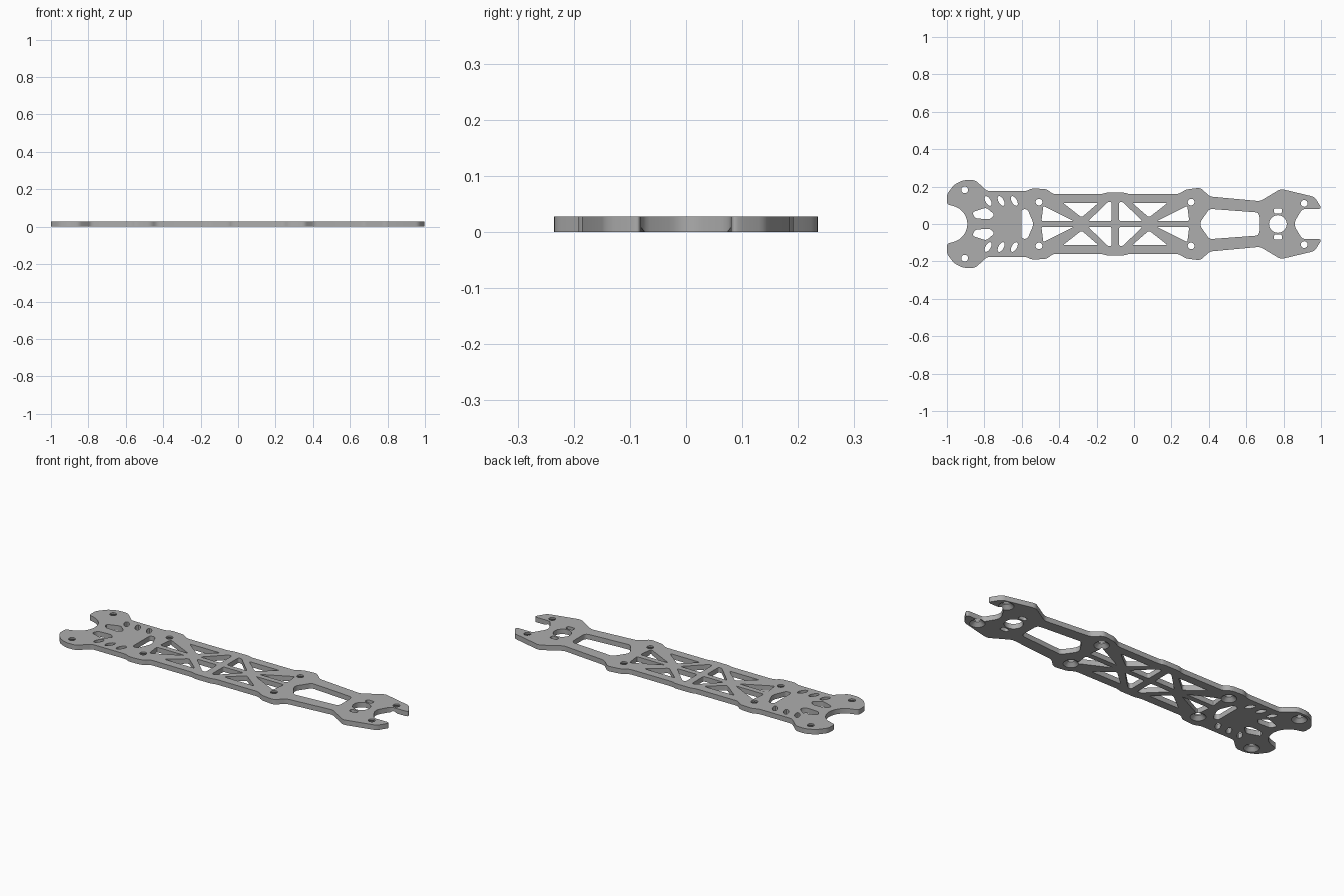
import bpy, bmesh, math
from mathutils import Vector

cube = bpy.data.objects.get("Cube")
if cube:
    bpy.data.objects.remove(cube)

THICK = 0.028

grey = bpy.data.materials.new("plate grey")
grey.use_nodes = True
colour = (0.42, 0.42, 0.42, 1)
grey.diffuse_color = colour
grey.node_tree.nodes["Principled BSDF"].inputs["Base Color"].default_value = colour


def rounded(points, radius, steps=4):
    """Round every corner of a closed polygon."""
    pts = [Vector(p) for p in points]
    out = []
    for i, p in enumerate(pts):
        a, b = pts[i - 1] - p, pts[(i + 1) % len(pts)] - p
        start = p + a.normalized() * min(radius, a.length * 0.45)
        end = p + b.normalized() * min(radius, b.length * 0.45)
        for k in range(steps + 1):
            t = k / steps
            out.append(start * (1 - t) ** 2 + p * 2 * t * (1 - t) + end * t * t)
    return out


def ellipse(x, y, rx, ry, turn=0, n=28):
    out = []
    for k in range(n):
        a = math.tau * k / n
        u, v = rx * math.cos(a), ry * math.sin(a)
        out.append(Vector((x + u * math.cos(turn) - v * math.sin(turn),
                           y + u * math.sin(turn) + v * math.cos(turn))))
    return out


def flip_y(points):
    return [Vector((p[0], -p[1])) for p in points]


# Outer outline: upper half from the rear mouth to the front notch, then mirrored
mouth = [(-0.99 + 0.1 * math.cos(a), 0.1 * math.sin(a))
         for a in (math.radians(9 + 18 * k) for k in range(5))]
half = mouth + [
    (-1, 0.105), (-1, 0.16), (-0.96, 0.212), (-0.91, 0.235), (-0.85, 0.235),
    (-0.805, 0.195), (-0.785, 0.176), (-0.575, 0.176), (-0.545, 0.191),
    (-0.465, 0.186), (-0.435, 0.16), (-0.17, 0.16), (-0.15, 0.168),
    (-0.05, 0.168), (-0.03, 0.16), (0.24, 0.16), (0.275, 0.184),
    (0.355, 0.194), (0.405, 0.147), (0.675, 0.122), (0.785, 0.188),
    (0.965, 0.145), (1, 0.09), (0.995, 0.08), (0.9, 0.08), (0.86, 0.015)]
outline = rounded(half + [(x, -y) for x, y in reversed(half)], 0.018)

# Holes on the centre line
loops = [outline, ellipse(0.77, 0, 0.047, 0.047, n=40)]
for upper in ([(0.355, 0.012), (0.403, 0.081), (0.66, 0.062), (0.67, 0.045)],
              [(-0.602, 0.078), (-0.57, 0.08), (-0.54, 0.01)]):
    loops.append(rounded(upper + [(x, -y) for x, y in reversed(upper)], 0.015))

# Holes repeated on both sides
pairs = [rounded([(-0.865, 0.063), (-0.79, 0.088), (-0.745, 0.05),
                  (-0.77, 0.025), (-0.85, 0.03)], 0.015),
         rounded([(0.748, 0.057), (0.792, 0.057), (0.792, 0.083), (0.748, 0.083)], 0.01)]
for x in (-0.78, -0.71, -0.64):
    pairs.append(ellipse(x, 0.123, 0.014, 0.029, math.radians(30), 20))

# Truss windows, mirrored about the middle cross bar
truss = [[(-0.495, 0.015), (-0.485, 0.097), (-0.32, 0.015)],
         [(-0.38, 0.113), (-0.19, 0.113), (-0.28, 0.035)],
         [(-0.12, 0.015), (-0.12, 0.118), (-0.14, 0.118), (-0.245, 0.015)]]
for window in truss:
    pairs.append(rounded(window, 0.012))
    pairs.append(rounded([(-0.2 - x, y) for x, y in window], 0.012))

# Screw holes
screws = [(-0.905, 0.183), (-0.508, 0.117), (0.305, 0.117), (0.91, 0.11)]
for x, y in screws:
    pairs.append(ellipse(x, y, 0.018, 0.018))
for loop in pairs:
    loops += [loop, flip_y(loop)]

# Plate from a filled flat curve
curve = bpy.data.curves.new("plate_profile", "CURVE")
curve.dimensions = "2D"
curve.fill_mode = "BOTH"
curve.extrude = THICK / 2
for loop in loops:
    spline = curve.splines.new("POLY")
    spline.points.add(len(loop) - 1)
    for point, p in zip(spline.points, loop):
        point.co = (p.x, p.y, 0, 1)
    spline.use_cyclic_u = True
profile = bpy.data.objects.new("plate_profile", curve)
bpy.context.collection.objects.link(profile)
bpy.context.view_layer.update()
mesh = bpy.data.meshes.new_from_object(profile)
bpy.data.objects.remove(profile)
bm = bmesh.new()
bm.from_mesh(mesh)
bmesh.ops.translate(bm, verts=bm.verts, vec=(0, 0, THICK / 2))
bmesh.ops.remove_doubles(bm, verts=bm.verts, dist=0.00005)
bmesh.ops.recalc_face_normals(bm, faces=bm.faces)
bm.to_mesh(mesh)
bm.free()
mesh.materials.clear()
mesh.materials.append(grey)
plate = bpy.data.objects.new("frame_plate", mesh)
bpy.context.collection.objects.link(plate)

# Countersinks under the screw holes
bm = bmesh.new()
for x, y in screws:
    for side in (1, -1):
        cone = bmesh.ops.create_cone(bm, cap_ends=True, segments=32,
                                     radius1=0.042, radius2=0.012, depth=0.028)
        bmesh.ops.translate(bm, verts=cone["verts"], vec=(x, side * y, 0.011))
cut_mesh = bpy.data.meshes.new("countersink_cutter")
bm.to_mesh(cut_mesh)
bm.free()
cut_mesh.materials.append(grey)
cutter = bpy.data.objects.new("countersink_cutter", cut_mesh)
bpy.context.collection.objects.link(cutter)
cutter.hide_render = True
cut = plate.modifiers.new("countersinks", "BOOLEAN")
cut.operation = "DIFFERENCE"
cut.solver = "EXACT"
cut.object = cutter
bpy.context.view_layer.objects.active = plate
plate.select_set(True)
bpy.ops.object.modifier_apply(modifier=cut.name)
bpy.data.objects.remove(cutter)
bpy.ops.object.shade_smooth_by_angle(angle=math.radians(30))
